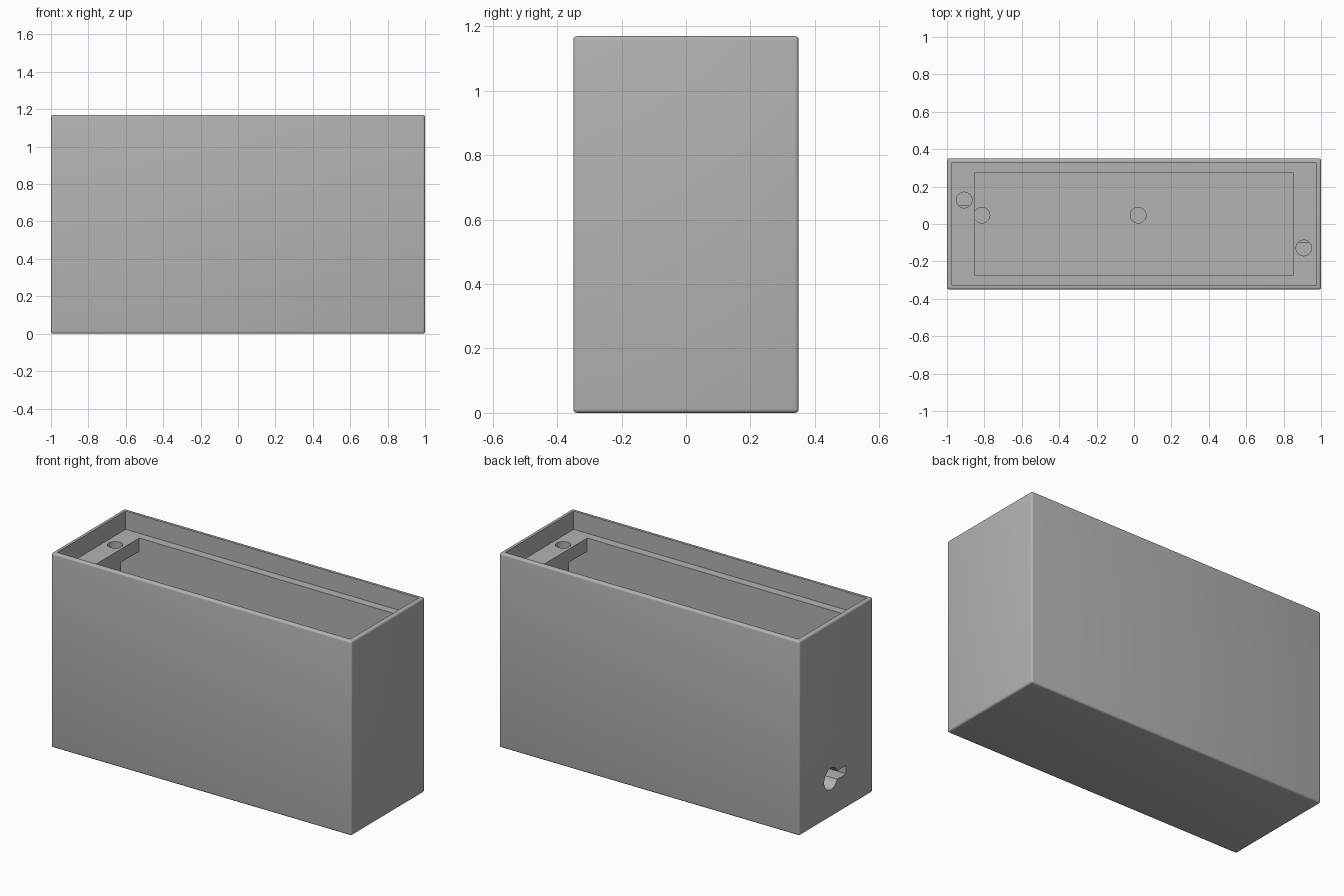
import bpy
import math

if "Cube" in bpy.data.objects:
    bpy.data.objects.remove(bpy.data.objects["Cube"], do_unlink=True)

HEIGHT, FLOOR = 1.17, 0.08
SHELF_TOP, SHELF_BOTTOM = 1.06, 0.98

grey = bpy.data.materials.new("grey plastic")
grey.use_nodes = True
colour = (0.45, 0.45, 0.45, 1)
grey.diffuse_color = colour
grey.node_tree.nodes["Principled BSDF"].inputs["Base Color"].default_value = colour


def box(name, x0, x1, y0, y1, z0, z1):
    """Box between two corners."""
    bpy.ops.mesh.primitive_cube_add(size=1)
    ob = bpy.context.object
    ob.name = name
    ob.location = ((x0 + x1) / 2, (y0 + y1) / 2, (z0 + z1) / 2)
    ob.scale = (x1 - x0, y1 - y0, z1 - z0)
    bpy.ops.object.transform_apply(location=True, rotation=True, scale=True)
    ob.data.materials.append(grey)
    return ob


def rod(name, radius, length, location, rotation=(0, 0, 0)):
    bpy.ops.mesh.primitive_cylinder_add(vertices=48, radius=radius, depth=length,
                                        location=location, rotation=rotation)
    ob = bpy.context.object
    ob.name = name
    ob.data.materials.append(grey)
    return ob


def apply_all(ob):
    bpy.context.view_layer.objects.active = ob
    for mod in list(ob.modifiers):
        bpy.ops.object.modifier_apply(modifier=mod.name)


def cut(body, cutter):
    mod = body.modifiers.new("cut", 'BOOLEAN')
    mod.operation = 'DIFFERENCE'
    mod.solver = 'EXACT'
    mod.object = cutter
    apply_all(body)
    bpy.data.objects.remove(cutter, do_unlink=True)


# Outer case with small rounded edges
case = box("case", -1, 1, -0.35, 0.35, 0, HEIGHT)
bevel = case.modifiers.new("round edges", 'BEVEL')
bevel.width = 0.012
bevel.segments = 4
apply_all(case)

# Lid recess at the top and main cavity below it
cut(case, box("lid_recess", -0.975, 0.975, -0.325, 0.325, SHELF_TOP, 1.3))
cut(case, box("cavity", -0.85, 0.85, -0.275, 0.275, FLOOR, 1.2))

# Corner pockets under the shelf and screw holes above, at opposite ends
for side in (-1, 1):
    xs = sorted((side * 0.975, side * 0.84))
    ys = sorted((-side * 0.1, -side * 0.275))
    cut(case, box("pocket", *xs, *ys, FLOOR, SHELF_BOTTOM))
    cut(case, rod("screw_hole", 0.042, 0.4, (side * 0.908, -side * 0.128, SHELF_TOP)))

# Blind holes in the floor
for x in (-0.813, 0.022):
    cut(case, rod("floor_hole", 0.042, 0.08, (x, 0.047, FLOOR)))

# Round socket opening with a side notch in the end wall
cut(case, rod("socket_hole", 0.065, 0.4, (-0.95, 0.05, 0.23), (0, math.pi / 2, 0)))
cut(case, box("socket_notch", -1.1, -0.8, -0.095, 0.03, 0.205, 0.255))

# Smooth the rounded edges only
bpy.ops.object.select_all(action='DESELECT')
case.select_set(True)
bpy.context.view_layer.objects.active = case
bpy.ops.object.shade_smooth_by_angle(angle=math.radians(30))
